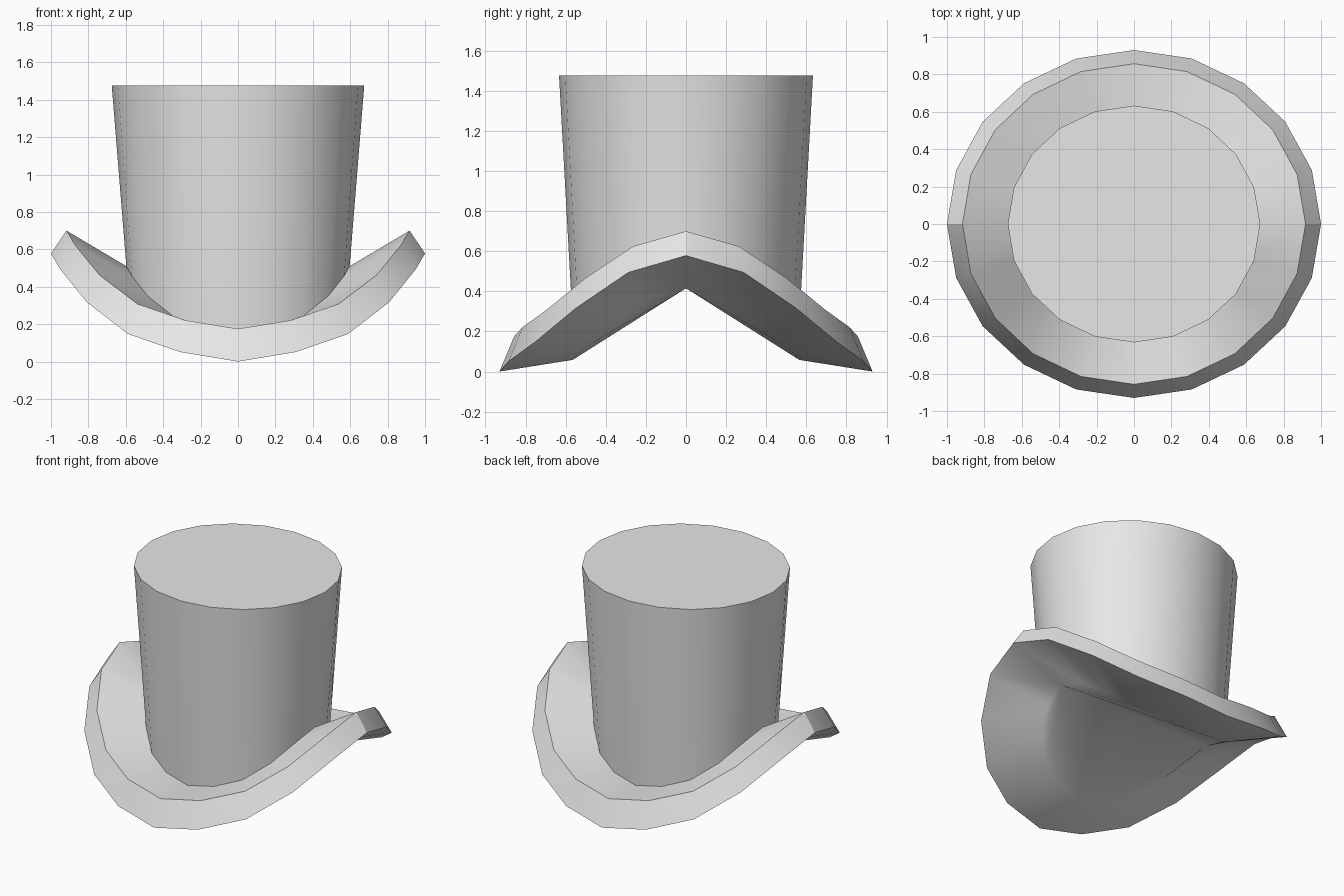
import bpy, bmesh
from math import cos, sin, radians

cube = bpy.data.objects.get("Cube")
if cube:
    bpy.data.objects.remove(cube, do_unlink=True)

SIDES = 20
# Rise of the brim per step, from the front (0) round to the side (1)
RISE = [1, 0.855, 0.55, 0.255, 0.088, 0]

felt = bpy.data.materials.new("grey_felt")
felt.use_nodes = True
felt.diffuse_color = (0.8, 0.8, 0.8, 1)
felt.node_tree.nodes["Principled BSDF"].inputs["Base Color"].default_value = (0.8, 0.8, 0.8, 1)


def ring(bm, rx, ry, z_front, z_side):
    """Oval loop whose height swings up toward both sides."""
    verts = []
    for k in range(SIDES):
        a = radians(360 * k / SIDES)
        step = min(k % 10, 10 - k % 10)
        z = z_front + (z_side - z_front) * RISE[step]
        verts.append(bm.verts.new((rx * cos(a), ry * sin(a), z)))
    return verts


def bridge(bm, a, b):
    for k in range(SIDES):
        n = (k + 1) % SIDES
        bm.faces.new((a[k], a[n], b[n], b[k]))


def finish(bm, name):
    bmesh.ops.recalc_face_normals(bm, faces=bm.faces)
    mesh = bpy.data.meshes.new(name)
    bm.to_mesh(mesh)
    bm.free()
    mesh.materials.append(felt)
    obj = bpy.data.objects.new(name, mesh)
    bpy.context.collection.objects.link(obj)
    bpy.ops.object.select_all(action='DESELECT')
    obj.select_set(True)
    bpy.context.view_layer.objects.active = obj
    bpy.ops.object.shade_smooth_by_angle(angle=radians(30))


# Whole hat as one closed shell: crown, curled brim, underside
bm = bmesh.new()
top = ring(bm, 0.675, 0.633, 1.475, 1.475)
base = ring(bm, 0.597, 0.56, 0.155, 0.51)
rim = ring(bm, 0.917, 0.857, 0.175, 0.70)
edge = ring(bm, 1.0, 0.93, 0.0, 0.578)
under = ring(bm, 0.6, 0.565, 0.058, 0.415)
bm.faces.new(top)
for upper, lower in ((top, base), (base, rim), (rim, edge), (edge, under)):
    bridge(bm, upper, lower)

# Underside cap folded along a ridge from side to side
for half in (0, 10):
    loop = [under[(half + k) % SIDES] for k in range(11)]
    bm.faces.new((loop[0], loop[5], loop[10]))
    for k in range(1, 5):
        bm.faces.new((loop[0], loop[k], loop[k + 1]))
        bm.faces.new((loop[10], loop[10 - k], loop[9 - k]))
finish(bm, "top_hat")
